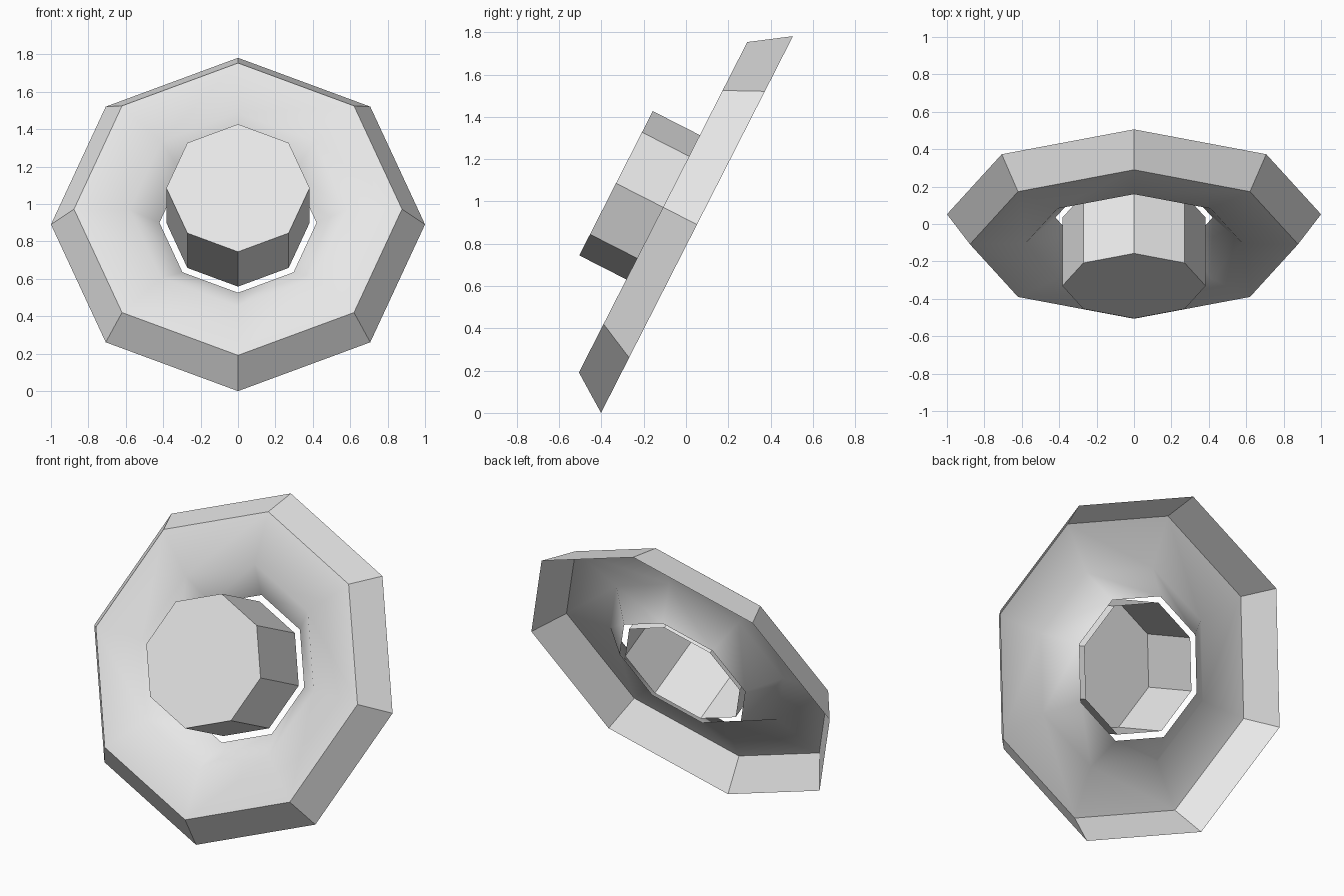
import bpy, bmesh
from math import cos, sin, pi, radians

cube = bpy.data.objects.get("Cube")
if cube:
    bpy.data.objects.remove(cube)

SIDES = 8
TILT = radians(63)            # both parts share one tilted axis
CENTRE = (0, 0.052, 0.891)

# Single plain colour
grey = bpy.data.materials.new("light grey")
grey.use_nodes = True
colour = (0.8, 0.8, 0.8, 1)
grey.diffuse_color = colour
grey.node_tree.nodes["Principled BSDF"].inputs["Base Color"].default_value = colour


def lathe(name, profile, smooth_bands=(), cap=False):
    """Open octagonal shell from (radius, height) points, optionally capped at the end."""
    bm = bmesh.new()
    rings = [[bm.verts.new((r * cos(2 * pi * i / SIDES), r * sin(2 * pi * i / SIDES), h))
              for i in range(SIDES)] for r, h in profile]
    for band, (low, high) in enumerate(zip(rings, rings[1:])):
        for i in range(SIDES):
            j = (i + 1) % SIDES
            face = bm.faces.new((low[i], low[j], high[j], high[i]))
            face.smooth = band in smooth_bands
    if cap:
        bm.faces.new(rings[-1])
    # Keep the crease between flat and smooth bands crisp
    for edge in bm.edges:
        edge.smooth = len({f.smooth for f in edge.link_faces}) == 1
    mesh = bpy.data.meshes.new(name)
    bm.to_mesh(mesh)
    bm.free()
    mesh.materials.append(grey)
    obj = bpy.data.objects.new(name, mesh)
    obj.location = CENTRE
    obj.rotation_euler.x = TILT
    bpy.context.collection.objects.link(obj)
    return obj


# Outer ring: flat bevel, level front, funnel down to the hole; open at the back
lathe("outer_ring", [(1.0, 0), (0.877, 0.18), (0.58, 0.175), (0.42, 0.02)], smooth_bands=(1, 2))

# Centre knob: open-backed prism with a flat front
lathe("centre_knob", [(0.383, 0.02), (0.383, 0.43)], cap=True)
